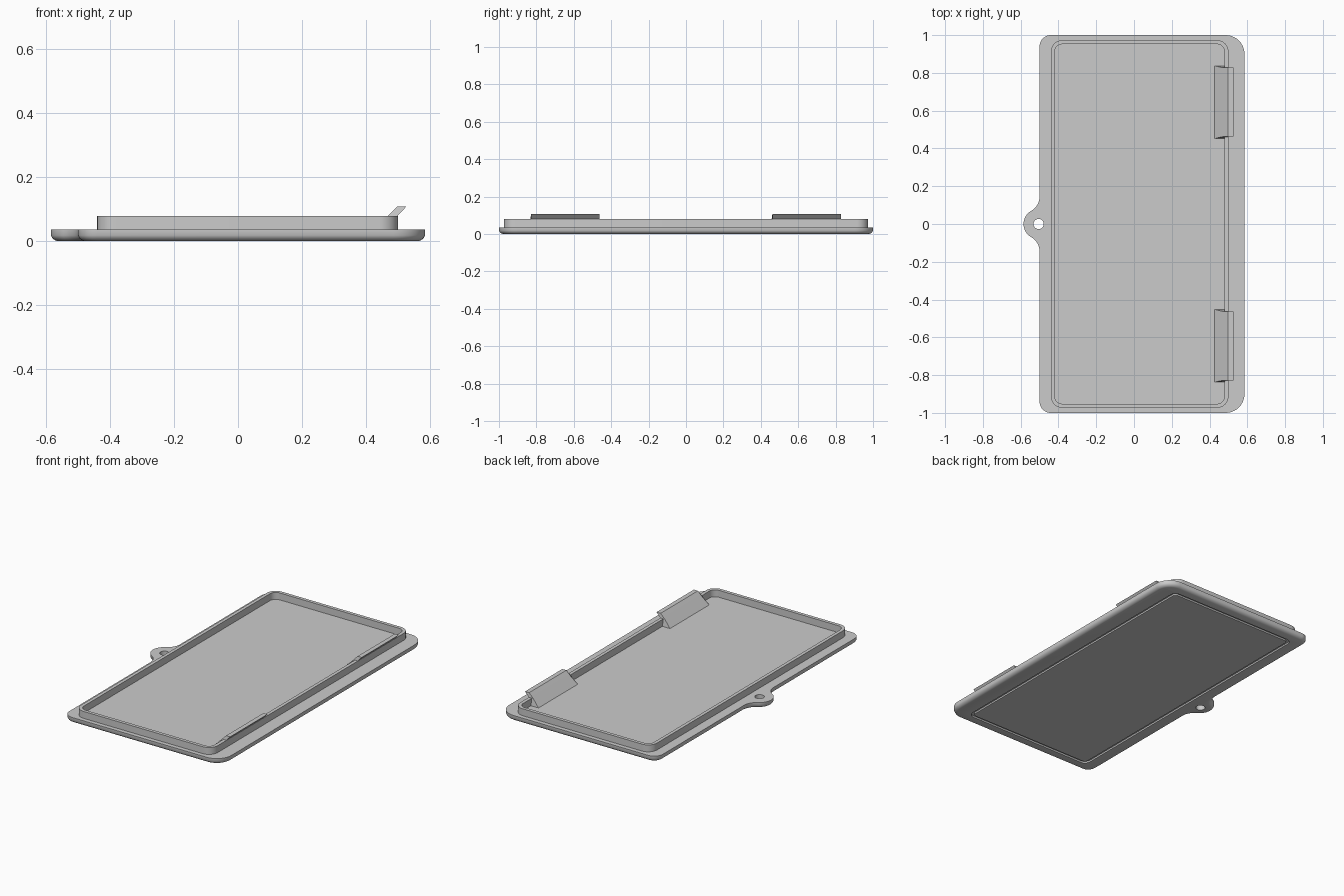
import bpy, bmesh
from math import cos, sin, radians, degrees, atan2

if "Cube" in bpy.data.objects:
    bpy.data.objects.remove(bpy.data.objects["Cube"])

grey = bpy.data.materials.new("light grey")
grey.diffuse_color = (0.6, 0.6, 0.6, 1)
grey.use_nodes = True
grey.node_tree.nodes["Principled BSDF"].inputs["Base Color"].default_value = grey.diffuse_color


def arc(cx, cy, r, a0, a1, n=10):
    return [(cx + r * cos(radians(a0 + (a1 - a0) * i / n)),
             cy + r * sin(radians(a0 + (a1 - a0) * i / n))) for i in range(n + 1)]


def rounded_rect(x0, x1, y, r, r_right=None, d=0.0):
    """Rounded rectangle, counter-clockwise, shrunk inward by d."""
    q = r_right or r
    return (arc(x0 + r, -y + r, r - d, 180, 270) + arc(x1 - q, -y + q, q - d, 270, 360)
            + arc(x1 - q, y - q, q - d, 0, 90) + arc(x0 + r, y - r, r - d, 90, 180))


def plate_outline(d):
    """Plate with a rounded tab blended into the left edge, shrunk by d."""
    tx, tr, fx, fy, fr = -0.505, 0.08, -0.586, 0.145, 0.086
    a = degrees(atan2(fy, tx - fx))
    return (rounded_rect(-0.5, 0.585, 1.0, 0.06, 0.1, d)
            + arc(fx, fy, fr + d, 0, -a)
            + arc(tx, 0, tr - d, 180 - a, 180 + a, 24)
            + arc(fx, -fy, fr + d, a, 0))


def loft(name, rings, closed=False):
    """Skin matching rings of 3D points; cap the ends or join last to first."""
    bm = bmesh.new()
    loops = [[bm.verts.new(p) for p in ring] for ring in rings]
    n = len(loops[0])
    pairs = list(zip(loops, loops[1:])) + ([(loops[-1], loops[0])] if closed else [])
    for a, b in pairs:
        for i in range(n):
            j = (i + 1) % n
            bm.faces.new((a[i], a[j], b[j], b[i]))
    if not closed:
        bm.faces.new(loops[0][::-1])
        bm.faces.new(loops[-1])
    bmesh.ops.recalc_face_normals(bm, faces=bm.faces)
    mesh = bpy.data.meshes.new(name)
    bm.to_mesh(mesh)
    bm.free()
    mesh.materials.append(grey)
    ob = bpy.data.objects.new(name, mesh)
    bpy.context.collection.objects.link(ob)
    return ob


def at(z, pts):
    return [(x, y, z) for x, y in pts]


def frame(name, x0, x1, y, r, w, z0, z1):
    """Hollow rounded rectangular band of width w."""
    outer = rounded_rect(x0, x1, y, r)
    inner = rounded_rect(x0, x1, y, r, d=w)
    return loft(name, [at(z0, outer), at(z1, outer), at(z1, inner), at(z0, inner)], True)


def cut(target, cutter):
    mod = target.modifiers.new("cut", "BOOLEAN")
    mod.operation = "DIFFERENCE"
    mod.solver = "EXACT"
    mod.object = cutter
    bpy.context.view_layer.objects.active = target
    bpy.ops.object.modifier_apply(modifier=mod.name)
    bpy.data.objects.remove(cutter, do_unlink=True)


TOP = 0.036

# base plate with rounded lower edge
profile = [(0.0, 0.022), (0.003, 0.013), (0.009, 0.005), (0.018, 0.0), (TOP, 0.0)]
plate = loft("base_plate", [at(z, plate_outline(d)) for z, d in profile])

# tab hole and groove in the underside
hole = arc(-0.505, 0, 0.027, 0, 345, 23)
cut(plate, loft("hole_cutter", [at(-0.05, hole), at(0.1, hole)]))
cut(plate, frame("groove_cutter", -0.417, 0.475, 0.935, 0.04, 0.018, -0.02, 0.01))

# raised rim
rim = frame("rim", -0.44, 0.5, 0.973, 0.06, 0.021, TOP - 0.002, 0.079)
parts = [plate, rim]

# two snap clips: sloped inner face, overhanging lip, slightly flared foot
clip_profile = [(0.425, TOP - 0.002, 0.01), (0.48, TOP - 0.002, 0.01), (0.48, 0.079, 0.0),
                (0.499, 0.079, 0.0), (0.526, 0.108, 0.0), (0.498, 0.108, 0.0),
                (0.468, 0.078, 0.0)]
for side, name in ((1, "clip_back"), (-1, "clip_front")):
    ends = [[(x, side * 0.645 + s * (0.183 + flare), z) for x, z, flare in clip_profile]
            for s in (-1, 1)]
    parts.append(loft(name, ends))

# smooth the rounded walls, keep edges crisp
for ob in parts:
    bpy.ops.object.select_all(action="DESELECT")
    ob.select_set(True)
    bpy.context.view_layer.objects.active = ob
    bpy.ops.object.shade_smooth_by_angle(angle=radians(30))
